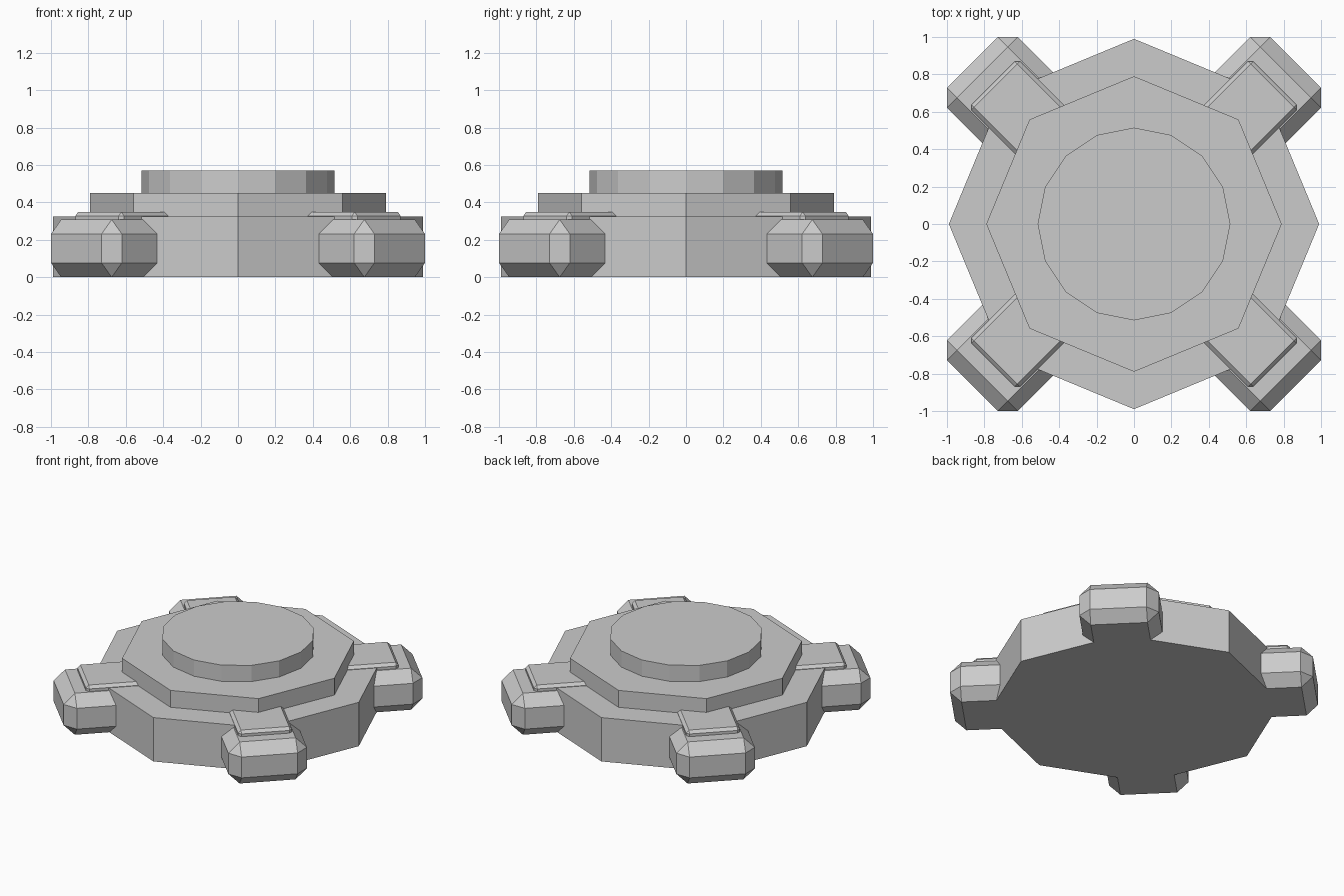
import bpy, bmesh, math
from mathutils import Matrix

if "Cube" in bpy.data.objects:
    bpy.data.objects.remove(bpy.data.objects["Cube"])

grey = bpy.data.materials.new("plain grey")
grey.diffuse_color = (0.6, 0.6, 0.6, 1)
grey.use_nodes = True
grey.node_tree.nodes["Principled BSDF"].inputs["Base Color"].default_value = grey.diffuse_color


def finish(bm, name):
    bmesh.ops.recalc_face_normals(bm, faces=bm.faces)
    mesh = bpy.data.meshes.new(name)
    bm.to_mesh(mesh)
    bm.free()
    mesh.materials.append(grey)
    ob = bpy.data.objects.new(name, mesh)
    bpy.context.collection.objects.link(ob)
    return ob


def disc(name, sides, radius, z0, z1):
    """Flat-sided prism with a corner on the x axis."""
    bm = bmesh.new()
    ring = [bm.verts.new((radius * math.cos(2 * math.pi * i / sides),
                          radius * math.sin(2 * math.pi * i / sides), z0))
            for i in range(sides)]
    face = bm.faces.new(ring)
    top = bmesh.ops.extrude_face_region(bm, geom=[face], use_keep_orig=True)["geom"]
    for v in top:
        if isinstance(v, bmesh.types.BMVert):
            v.co.z = z1
    return finish(bm, name)


def chamfered_box(name, u0, u1, half, z0, z1, bevel, angle):
    """Box lying along a radial direction, with chamfered edges."""
    bm = bmesh.new()
    bmesh.ops.create_cube(bm, size=1)
    for v in bm.verts:
        v.co.x = u1 if v.co.x > 0 else u0
        v.co.y = half if v.co.y > 0 else -half
        v.co.z = z1 if v.co.z > 0 else z0
    bmesh.ops.bevel(bm, geom=bm.edges[:], offset=bevel, segments=1,
                    affect='EDGES', profile=0.5)
    bm.transform(Matrix.Rotation(angle, 4, 'Z'))
    return finish(bm, name)


# Stepped body
disc("base", 8, 0.99, 0, 0.325)
disc("middle_tier", 8, 0.79, 0.325, 0.45)
disc("top_disc", 16, 0.515, 0.45, 0.57)

# Four diagonal feet, each with a cover plate
for i, corner in enumerate(("back_right", "back_left", "front_left", "front_right")):
    a = math.radians(45 + 90 * i)
    chamfered_box("foot_" + corner, 0.65, 1.223, 0.268, 0, 0.308, 0.077, a)
    chamfered_box("cover_plate_" + corner, 0.6, 1.066, 0.184, 0.27, 0.348, 0.02, a)
